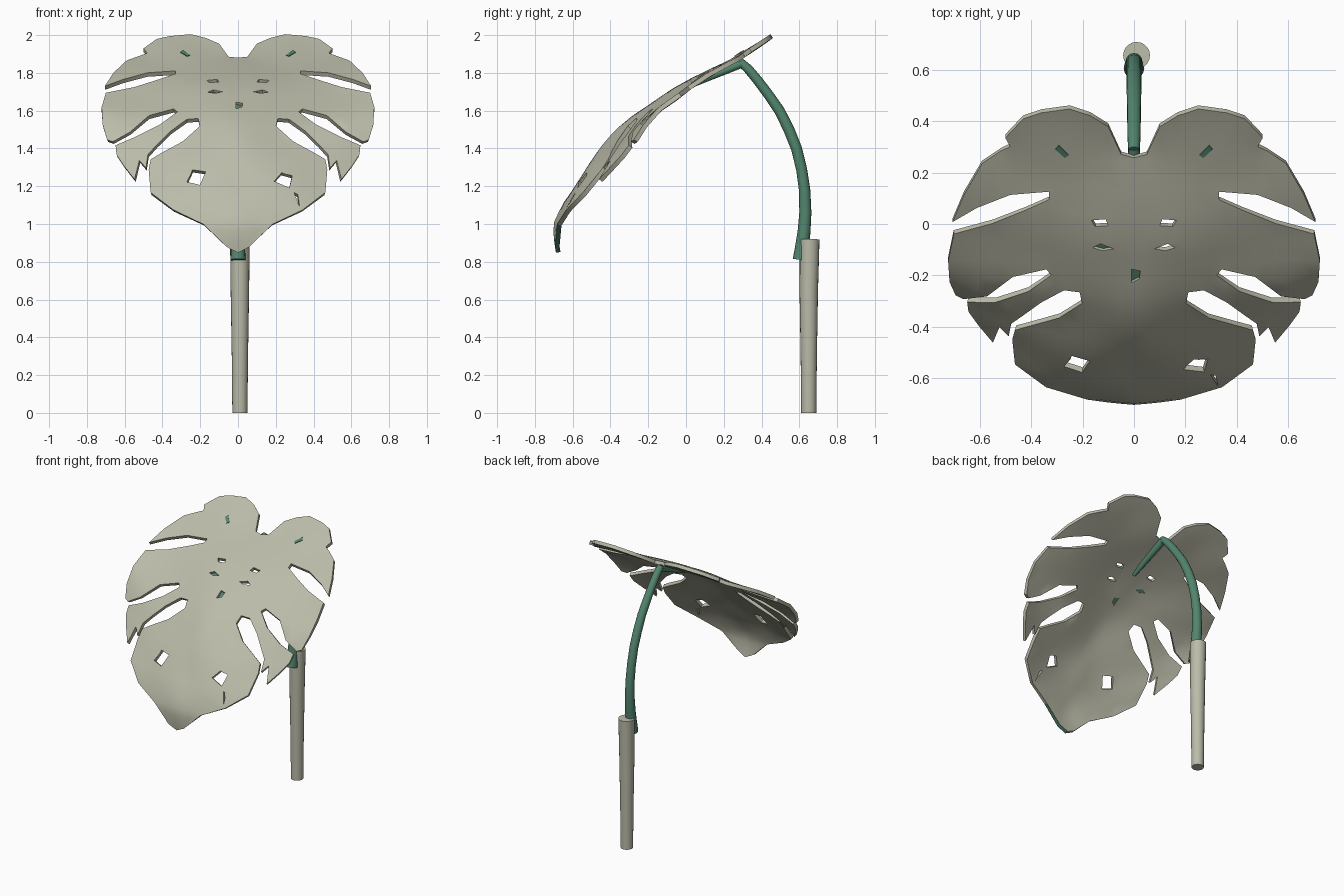
import bpy, bmesh, math
from mathutils import Vector
from mathutils.geometry import delaunay_2d_cdt

if "Cube" in bpy.data.objects:
    bpy.data.objects.remove(bpy.data.objects["Cube"])


def material(name, rgb):
    m = bpy.data.materials.new(name)
    m.diffuse_color = (*rgb, 1)
    m.use_nodes = True
    m.node_tree.nodes["Principled BSDF"].inputs["Base Color"].default_value = m.diffuse_color
    return m


SAGE = material("pale sage", (0.50, 0.50, 0.40))
GREEN = material("stem green", (0.085, 0.235, 0.155))


def finish(name, bm, mats, angle=40):
    me = bpy.data.meshes.new(name)
    bm.to_mesh(me)
    bm.free()
    ob = bpy.data.objects.new(name, me)
    bpy.context.collection.objects.link(ob)
    for m in mats:
        me.materials.append(m)
    bpy.ops.object.select_all(action='DESELECT')
    ob.select_set(True)
    bpy.context.view_layer.objects.active = ob
    bpy.ops.object.shade_smooth_by_angle(angle=math.radians(angle))
    return ob


# Midrib bend: (z, y) pairs from the tip up to the top lobes
BEND = [(.84, -.675), (.94, -.69), (1.0, -.69), (1.1, -.64), (1.2, -.56), (1.33, -.46),
        (1.43, -.365), (1.54, -.24), (1.63, -.11), (1.715, 0), (1.785, .11), (1.88, .30), (2.0, .46)]


def bump(value, centre, width):
    return math.exp(-((value - centre) / width) ** 2)


def leaf_point(x, z):
    for (z0, y0), (z1, y1) in zip(BEND, BEND[1:]):
        if z <= z1 or z1 == 2.0:
            y = y0 + (y1 - y0) * (z - z0) / (z1 - z0)
            break
    droop = min(max((1.6 - z) / .2, 0), 1)
    y += .25 * x * x * droop                              # outer lobes fold backwards
    y -= .07 * bump(x, 0, .27) * bump(z, 1.56, .26)       # raised middle
    y -= .03 * bump(abs(x), .28, .15) * bump(z, 1.89, .06)  # domed top lobes
    y += .012 * math.sin(14 * z) * math.sin(8 * abs(x))
    return Vector((x, y, z))


def inside(p, poly):
    hit = False
    for a, b in zip(poly, poly[1:] + poly[:1]):
        if (a[1] > p[1]) != (b[1] > p[1]):
            if p[0] < a[0] + (b[0] - a[0]) * (p[1] - a[1]) / (b[1] - a[1]):
                hit = not hit
    return hit


def shell(outline, holes, thick, lift=0, step=.05):
    """Triangulate a flat outline with holes, bend it on to the leaf, give it thickness."""
    pts, edges = [], []
    for loop in [outline] + holes:
        n = len(pts)
        pts += [Vector(p) for p in loop]
        edges += [(n + i, n + (i + 1) % len(loop)) for i in range(len(loop))]

    def solid(p):
        return inside(p, outline) and not any(inside(p, h) for h in holes)
    for i in range(-15, 16):
        for j in range(24):
            p = (i * step, .86 + j * step)
            if solid(p):
                pts.append(Vector(p))
    vs, _, fs, *_ = delaunay_2d_cdt(pts, edges, [], 0, 1e-5)
    bm = bmesh.new()
    verts = [bm.verts.new(leaf_point(*v)) for v in vs]
    for f in fs:
        if solid(sum((vs[i] for i in f), Vector((0, 0))) / len(f)):
            bm.faces.new([verts[i] for i in f])
    bmesh.ops.delete(bm, geom=[v for v in bm.verts if not v.link_faces], context='VERTS')
    bm.normal_update()
    if sum(f.normal.y for f in bm.faces) > 0:
        bmesh.ops.reverse_faces(bm, faces=bm.faces[:])
        bm.normal_update()
    faces = bm.faces[:]
    rim = [(l.vert, l.link_loop_next.vert) for f in faces for l in f.loops if l.edge.is_boundary]
    base = bm.verts[:]
    normals = {v: v.normal.copy() for v in base}
    back = {}
    for v in base:
        back[v] = bm.verts.new(v.co + normals[v] * (lift - thick / 2))
    for v in base:
        v.co += normals[v] * (lift + thick / 2)
    for f in faces:
        bm.faces.new([back[v] for v in reversed(f.verts[:])])
    for a, b in rim:
        bm.faces.new([b, a, back[a], back[b]])
    bm.normal_update()
    return bm


def mirror(loop):
    return [(-x, z) for x, z in reversed(loop)]


# Leaf blade: right half outline in front view, notch to tip, with three slits
HALF = [(.05, 1.875), (.1, 1.945), (.17, 1.975), (.25, 1.995), (.36, 1.985), (.43, 1.97), (.50, 1.92),
        (.48, 1.895), (.52, 1.88), (.59, 1.855), (.66, 1.79), (.705, 1.72),
        (.61, 1.755), (.48, 1.79), (.33, 1.80), (.33, 1.785), (.42, 1.755), (.55, 1.715),
        (.70, 1.685), (.722, 1.61), (.715, 1.52), (.69, 1.44), (.66, 1.43), (.57, 1.48),
        (.47, 1.565), (.34, 1.60), (.32, 1.585), (.41, 1.52), (.54, 1.455), (.645, 1.41),
        (.64, 1.36), (.60, 1.30), (.545, 1.23), (.52, 1.33), (.485, 1.29), (.475, 1.36),
        (.43, 1.41), (.36, 1.48), (.27, 1.545), (.21, 1.55), (.20, 1.51), (.29, 1.43),
        (.40, 1.37), (.46, 1.335), (.47, 1.28), (.46, 1.16), (.34, 1.07), (.18, .995), (.06, .88)]
OUTLINE = [(0, 1.87)] + HALF + [(0, .85)] + mirror(HALF)

# Holes: small pairs beside the midrib, larger ones low down
SLOTS = [[(.10, 1.742), (.15, 1.738), (.165, 1.75), (.11, 1.755)],
         [(.08, 1.69), (.12, 1.683), (.16, 1.688), (.13, 1.70)]]
CENTRE = [(-.01, 1.60), (.02, 1.61), (.025, 1.63), (-.01, 1.635)]
HOLES = SLOTS + [mirror(s) for s in SLOTS] + [
    CENTRE,
    [(-.27, 1.215), (-.20, 1.20), (-.17, 1.27), (-.24, 1.28)],
    [(.19, 1.22), (.27, 1.185), (.285, 1.25), (.23, 1.265)],
    [(.295, 1.16), (.325, 1.085), (.315, 1.15)]]
blade = shell(OUTLINE, HOLES, .024)
for f in blade.faces:                              # green rim on one side of the tip
    c = f.calc_center_median()
    if c.z < 1.0 and .02 < c.x < .2 and f.normal.x > .35:
        f.material_index = 1
finish("leaf_blade", blade, [SAGE, GREEN])

# Green vein flecks showing on the upper lobes and through the small holes
FLECK = [(.255, 1.88), (.27, 1.875), (.305, 1.897), (.292, 1.907)]
for name, loop, lift in (("right", FLECK, .014), ("left", mirror(FLECK), .014),
                         ("slot", mirror(SLOTS[1]), -.006), ("centre", CENTRE, -.006)):
    finish("vein_fleck_" + name, shell(loop, [], .006, lift, .5), [GREEN])


def tube(name, path, mat, sides=16):
    """Round tube through (x, y, z, radius) points lying in one upright plane."""
    bm = bmesh.new()
    rings = []
    for i, (x, y, z, r) in enumerate(path):
        a, b = path[max(i - 1, 0)], path[min(i + 1, len(path) - 1)]
        t = Vector((b[0] - a[0], b[1] - a[1], b[2] - a[2])).normalized()
        u = (Vector((1, 0, 0)) - t * t.x).normalized()
        w = t.cross(u)
        rings.append([bm.verts.new(Vector((x, y, z)) + r * (u * math.cos(k * math.tau / sides)
                      + w * math.sin(k * math.tau / sides))) for k in range(sides)])
    for p, q in zip(rings, rings[1:]):
        for k in range(sides):
            n = (k + 1) % sides
            bm.faces.new([p[k], p[n], q[n], q[k]])
    bm.faces.new(rings[0][::-1])
    bm.faces.new(rings[-1])
    bmesh.ops.recalc_face_normals(bm, faces=bm.faces[:])
    return finish(name, bm, [mat])


# Arching leaf stalk, midrib stub and lower stem
tube("leaf_stalk", [(0, y, z, r) for y, z, r in [
    (.605, .81, .040), (.615, .88, .037), (.625, .96, .034), (.632, 1.06, .032), (.628, 1.18, .030),
    (.612, 1.29, .029), (.585, 1.40, .029), (.545, 1.50, .029), (.495, 1.60, .028), (.44, 1.68, .027),
    (.38, 1.76, .026), (.33, 1.82, .025), (.285, 1.86, .022)]], GREEN)
tube("midrib", [(0, .295, 1.85, .024), (0, .20, 1.81, .022), (0, .10, 1.768, .019),
                (0, .0, 1.72, .012)], GREEN, 10)
tube("lower_stem", [(.01, .65, 0, .04), (.01, .65, .3, .043), (.01, .65, .65, .049),
                    (.01, .655, .92, .052)], SAGE, 20)
